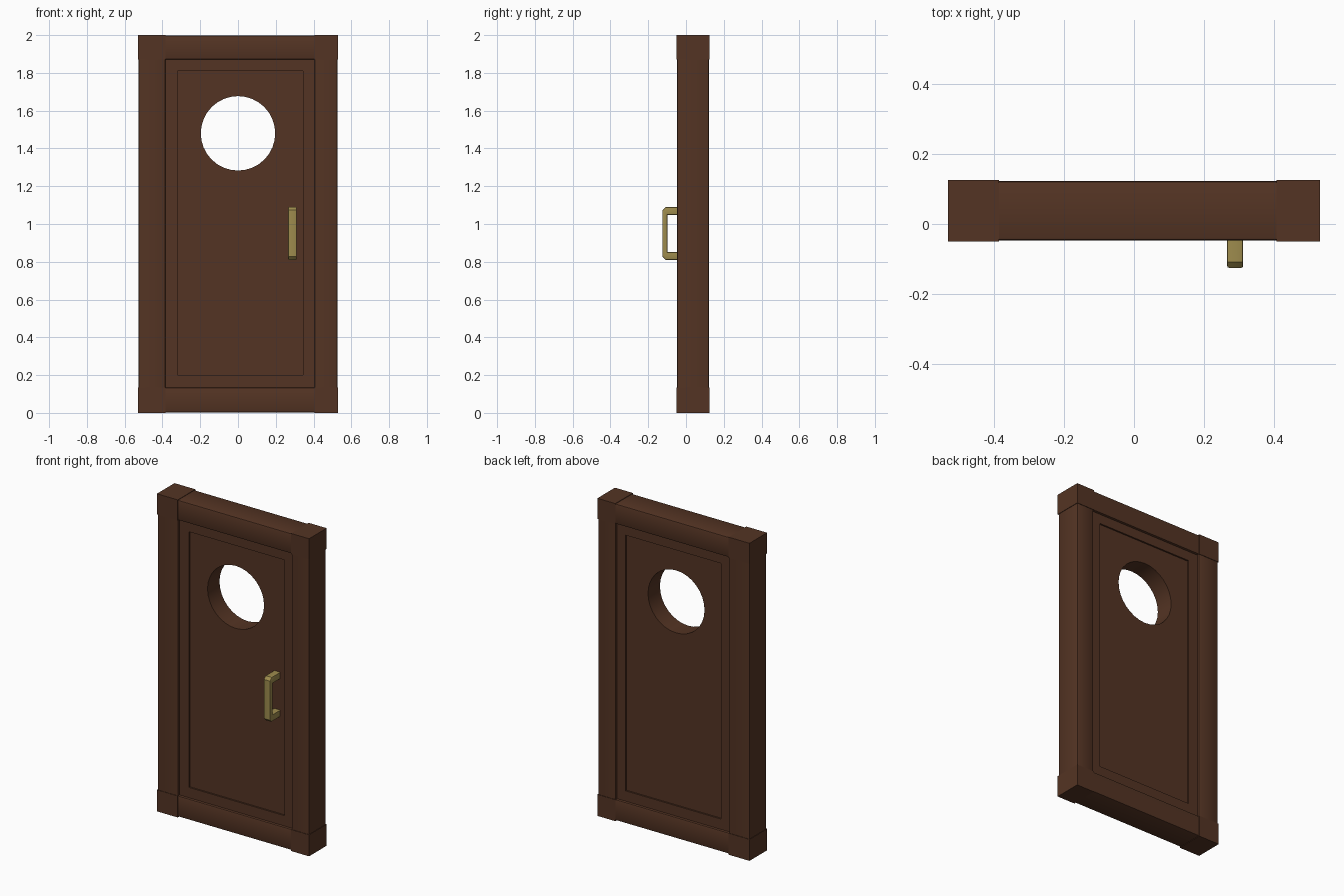
import bpy, bmesh, math
from mathutils import Matrix, Vector

if "Cube" in bpy.data.objects:
    bpy.data.objects.remove(bpy.data.objects["Cube"])

def material(name, rgb):
    m = bpy.data.materials.new(name)
    m.diffuse_color = (*rgb, 1)
    m.use_nodes = True
    m.node_tree.nodes["Principled BSDF"].inputs["Base Color"].default_value = m.diffuse_color
    return m

WOOD = material("dark wood", (0.088, 0.034, 0.017))
BRASS = material("aged brass", (0.34, 0.26, 0.075))

FRONT, BACK = Matrix.Rotation(math.pi / 2, 4, 'X'), None
SIDE = Matrix(((0, 0, 1, 0), (1, 0, 0, 0), (0, 1, 0, 0), (0, 0, 0, 1)))
MID = 0.0375            # middle of the door thickness in y
HALF = 0.0875           # half the frame thickness

def finish(name, bm, mat):
    bmesh.ops.recalc_face_normals(bm, faces=bm.faces)
    me = bpy.data.meshes.new(name)
    bm.to_mesh(me)
    bm.free()
    me.materials.append(mat)
    ob = bpy.data.objects.new(name, me)
    bpy.context.collection.objects.link(ob)
    bpy.ops.object.select_all(action='DESELECT')
    ob.select_set(True)
    bpy.context.view_layer.objects.active = ob
    bpy.ops.object.shade_smooth_by_angle(angle=math.radians(40))
    return ob

def box(name, x0, x1, z0, z1, half, axis=None, bevel=0.0):
    """Box between the given limits; bevels the edges running along an axis."""
    bm = bmesh.new()
    bmesh.ops.create_cube(bm, size=1)
    for v in bm.verts:
        v.co = Vector(((x0 + x1) / 2 + v.co.x * (x1 - x0),
                       MID + v.co.y * 2 * half,
                       (z0 + z1) / 2 + v.co.z * (z1 - z0)))
    if bevel:
        edges = [e for e in bm.edges
                 if abs((e.verts[0].co - e.verts[1].co)[axis]) > 0.5]
        bmesh.ops.bevel(bm, geom=edges, offset=bevel, segments=2,
                        profile=0.5, affect='EDGES')
    return finish(name, bm, WOOD)

def plate(name, outlines, half, matrix, mat, bevel=0.0):
    """Extruded flat outline; further outlines cut holes."""
    cu = bpy.data.curves.new(name, 'CURVE')
    cu.dimensions = '2D'
    cu.fill_mode = 'BOTH'
    cu.extrude = half - bevel
    cu.bevel_depth = bevel
    cu.offset = -bevel
    cu.bevel_resolution = 1
    for pts in outlines:
        s = cu.splines.new('POLY')
        s.points.add(len(pts) - 1)
        s.use_cyclic_u = True
        for p, (a, b) in zip(s.points, pts):
            p.co = (a, b, 0, 1)
    tmp = bpy.data.objects.new(name + "_outline", cu)
    bpy.context.collection.objects.link(tmp)
    dg = bpy.context.evaluated_depsgraph_get()
    me = bpy.data.meshes.new_from_object(tmp.evaluated_get(dg))
    bm = bmesh.new()
    bm.from_mesh(me)
    bpy.data.objects.remove(tmp)
    bpy.data.meshes.remove(me)
    bmesh.ops.remove_doubles(bm, verts=bm.verts, dist=1e-5)
    bm.transform(matrix)
    return finish(name, bm, mat)

def rect(x0, x1, z0, z1):
    return [(x0, z0), (x1, z0), (x1, z1), (x0, z1)]

# frame: square corner blocks joined by slightly softened rails and posts
L, R, B, T = -0.385, 0.405, 0.135, 1.87
for side, x0, x1 in (("left", -0.53, L), ("right", R, 0.53)):
    for end, z0, z1 in (("bottom", 0, B), ("top", T, 2)):
        box(f"{side}_{end}_corner", x0, x1, z0, z1, HALF)
g = 0.003
box("bottom_rail", L, R, g, B, HALF - g, 0, 0.008)
box("top_rail", L, R, T, 2 - g, HALF - g, 0, 0.008)
box("left_post", -0.53 + g, L, B, T, HALF - g, 2, 0.008)
box("right_post", R, 0.53 - g, B, T, HALF - g, 2, 0.008)

# stepped moulding and the panel with its round window
to_door = Matrix.Translation((0, MID, 0)) @ FRONT
inner = rect(-0.32, 0.345, 0.2, 1.81)
hole = [(0.197 * math.cos(i * math.tau / 32), 1.48 + 0.197 * math.sin(i * math.tau / 32))
        for i in range(32)]
plate("panel_moulding", [rect(L, R, B, T), inner], HALF - 0.018, to_door, WOOD)
plate("door_panel", [inner, hole], HALF - 0.028, to_door, WOOD)

# pull handle: bracket profile in y and z, extruded across x
profile = [(-0.02, 0.81), (-0.108, 0.81), (-0.125, 0.827),
           (-0.125, 1.073), (-0.108, 1.09), (-0.02, 1.09),
           (-0.02, 1.048), (-0.099, 1.048), (-0.099, 0.852), (-0.02, 0.852)]
plate("pull_handle", [profile], 0.023,
      Matrix.Translation((0.288, 0, 0)) @ SIDE, BRASS, 0.006)
